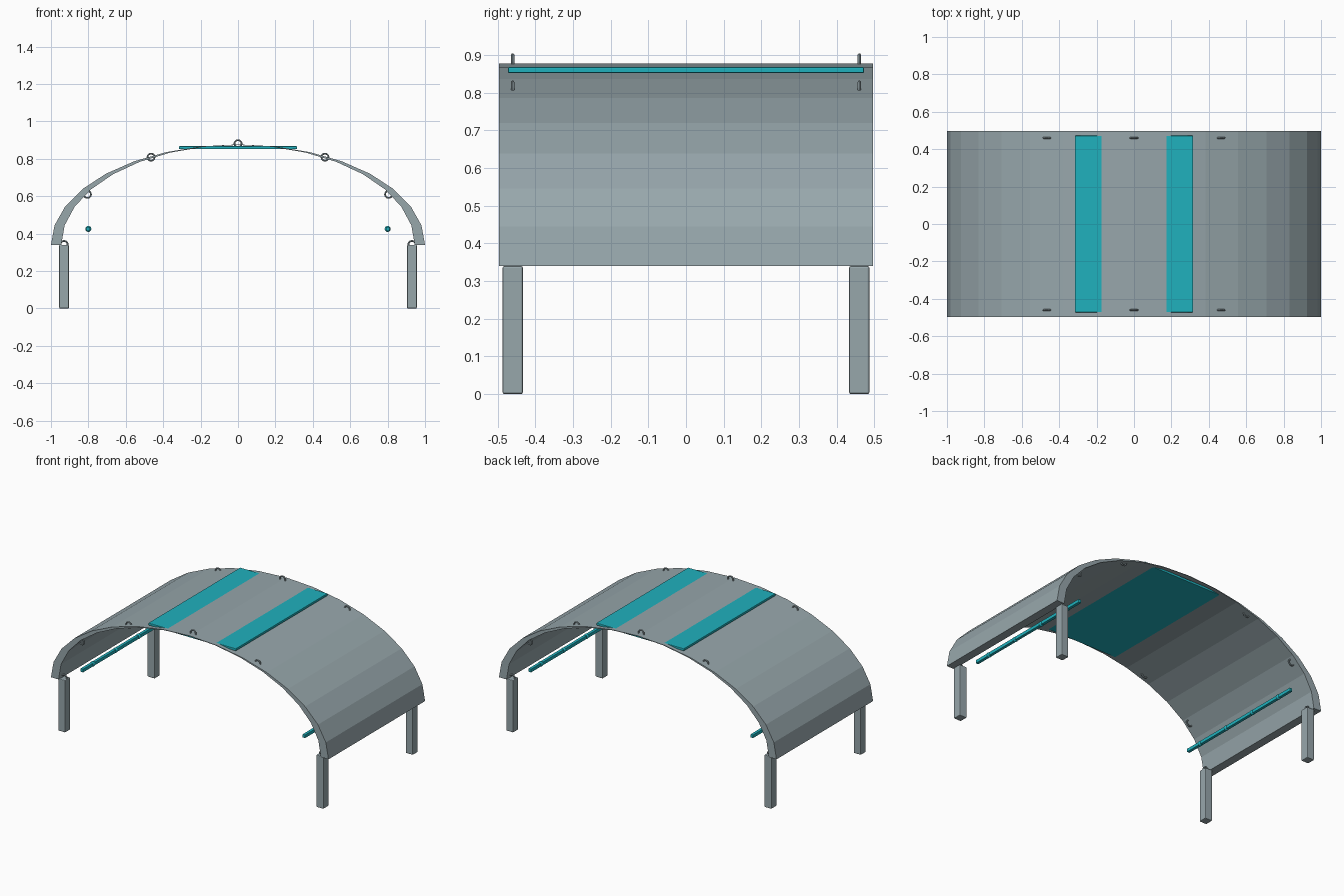
import bpy, bmesh, math
from mathutils import Matrix

old = bpy.data.objects.get("Cube")
if old:
    bpy.data.objects.remove(old, do_unlink=True)


def material(name, rgb):
    m = bpy.data.materials.new(name)
    m.use_nodes = True
    m.diffuse_color = (*rgb, 1)
    m.node_tree.nodes["Principled BSDF"].inputs["Base Color"].default_value = (*rgb, 1)
    return m


GREY = material("steel_grey", (0.31, 0.385, 0.41))
TEAL = material("teal", (0.014, 0.44, 0.51))


def finish(name, bm, mat):
    bmesh.ops.recalc_face_normals(bm, faces=bm.faces)
    mesh = bpy.data.meshes.new(name)
    bm.to_mesh(mesh)
    bm.free()
    mesh.materials.append(mat)
    ob = bpy.data.objects.new(name, mesh)
    bpy.context.collection.objects.link(ob)
    return ob


def add_box(name, centre, size, mat, bevel):
    bm = bmesh.new()
    bmesh.ops.create_cube(bm, size=1, matrix=Matrix.Translation(centre) @ Matrix.Diagonal((*size, 1)))
    ob = finish(name, bm, mat)
    mod = ob.modifiers.new("soft_edges", "BEVEL")
    mod.width = bevel
    mod.segments = 2
    return ob


# Arched canopy: outer and inner half ellipses, thin at the crown
BASE, SEGMENTS, HALF_DEPTH = 0.34, 16, 0.497


def arc(rx, rz):
    steps = [math.pi * i / SEGMENTS for i in range(SEGMENTS + 1)]
    return [(rx * math.cos(a), BASE + rz * math.sin(a)) for a in steps]


bm = bmesh.new()
rows = []
for profile in (arc(1, 0.537), arc(0.945, 0.534)):
    for y in (-HALF_DEPTH, HALF_DEPTH):
        rows.append([bm.verts.new((x, y, z)) for x, z in profile])
out_f, out_b, in_f, in_b = rows
for a, b in ((out_f, out_b), (out_b, in_b), (in_b, in_f), (in_f, out_f)):
    for i in range(SEGMENTS):
        bm.faces.new((a[i], a[i + 1], b[i + 1], b[i]))
for i in (0, -1):
    bm.faces.new((out_f[i], out_b[i], in_b[i], in_f[i]))
finish("canopy", bm, GREY)

# Flat panel cutting through the crown
add_box("roof_panel", (0, 0, 0.860), (0.63, 0.945, 0.0155), TEAL, 0.003)


# Small round cable loops, axis along the depth
def add_loop(name, x, y, z):
    bpy.ops.mesh.primitive_torus_add(
        location=(x, y, z), rotation=(math.pi / 2, 0, 0), major_segments=20,
        minor_segments=8, major_radius=0.019, minor_radius=0.0045)
    ob = bpy.context.object
    ob.name = name
    ob.data.materials.append(GREY)
    bpy.ops.object.shade_smooth_by_angle()


for y, end in ((-0.46, "front"), (0.46, "back")):
    add_loop(f"{end}_top_loop", 0, y, 0.881)
    for s, side in ((1, "left"), (-1, "right")):
        tag = f"{end}_{side}"
        add_box(f"{tag}_leg", (s * 0.93, y, 0.17), (0.052, 0.054, 0.34), GREY, 0.005)
        for label, x, z in (("upper", 0.465, 0.809), ("middle", 0.805, 0.61), ("lower", 0.93, 0.342)):
            add_loop(f"{tag}_{label}_loop", s * x, y, z)

# Hanging light rails with round bulbs
for s, side in ((1, "left"), (-1, "right")):
    add_box(f"{side}_rail", (s * 0.8, 0, 0.425), (0.02, 0.93, 0.022), TEAL, 0.003)
    for i in range(4):
        bm = bmesh.new()
        spot = Matrix.Translation((s * 0.8, (i - 1.5) * 0.235, 0.425))
        bmesh.ops.create_uvsphere(bm, u_segments=12, v_segments=8, radius=0.016, matrix=spot)
        bulb = finish(f"{side}_bulb_{i + 1}", bm, TEAL)
        bulb.data.shade_smooth()
